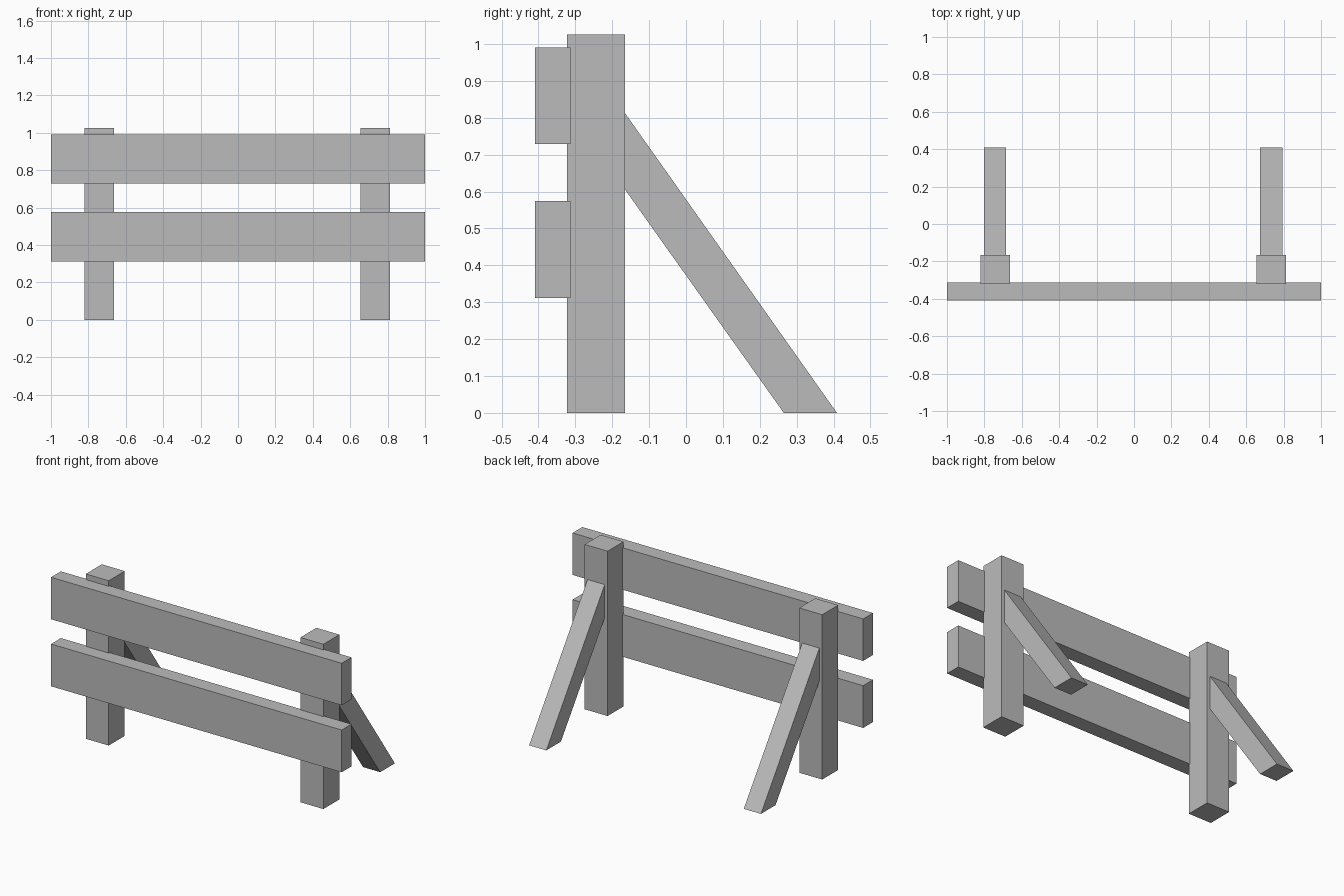
import bpy
import bmesh

if "Cube" in bpy.data.objects:
    bpy.data.objects.remove(bpy.data.objects["Cube"], do_unlink=True)

grey = bpy.data.materials.new("plain_grey")
grey.use_nodes = True
grey.diffuse_color = (0.5, 0.5, 0.5, 1)
grey.node_tree.nodes["Principled BSDF"].inputs["Base Color"].default_value = (0.5, 0.5, 0.5, 1)


def beam(name, profile, x0, x1):
    """Extrude a side profile of (y, z) points from x0 to x1."""
    bm = bmesh.new()
    face = bm.faces.new([bm.verts.new((x0, y, z)) for y, z in profile])
    result = bmesh.ops.extrude_face_region(bm, geom=[face])
    moved = [v for v in result["geom"] if isinstance(v, bmesh.types.BMVert)]
    bmesh.ops.translate(bm, verts=moved, vec=(x1 - x0, 0, 0))
    bmesh.ops.recalc_face_normals(bm, faces=bm.faces)
    mesh = bpy.data.meshes.new(name)
    bm.to_mesh(mesh)
    bm.free()
    mesh.materials.append(grey)
    obj = bpy.data.objects.new(name, mesh)
    bpy.context.collection.objects.link(obj)
    return obj


def rectangle(y0, y1, z0, z1):
    return [(y0, z0), (y1, z0), (y1, z1), (y0, z1)]


# Horizontal boards across the front
for name, z0, z1 in (("lower_board", 0.312, 0.575), ("upper_board", 0.729, 0.99)):
    beam(name, rectangle(-0.409, -0.313, z0, z1), -1, 1)

# Upright posts, each with a sloping brace cut flat at the post and the ground
brace_profile = [(-0.165, 0.605), (0.265, 0), (0.409, 0), (-0.165, 0.812)]
for side, x in (("right", -0.743), ("left", 0.734)):
    beam(side + "_post", rectangle(-0.322, -0.165, 0, 1.025), x - 0.079, x + 0.079)
    beam(side + "_brace", brace_profile, x - 0.059, x + 0.059)
